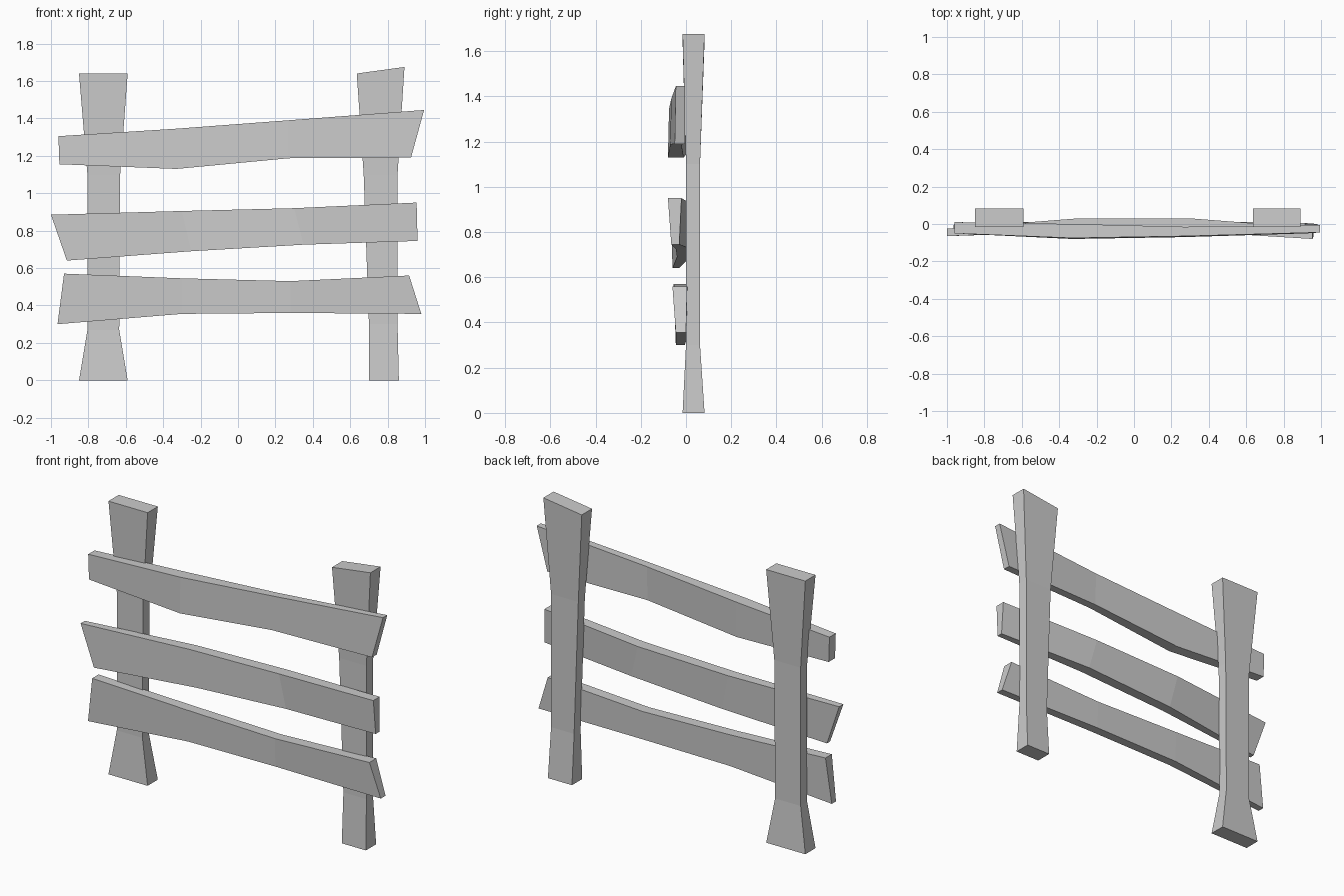
import bpy
import bmesh

cube = bpy.data.objects.get("Cube")
if cube:
    bpy.data.objects.remove(cube, do_unlink=True)

grey = bpy.data.materials.new("plain grey")
grey.use_nodes = True
colour = (0.6, 0.6, 0.6, 1)
grey.diffuse_color = colour
grey.node_tree.nodes["Principled BSDF"].inputs["Base Color"].default_value = colour


def loft(name, rings):
    """Join a row of four-cornered sections into a closed, flat-faced board."""
    bm = bmesh.new()
    loops = [[bm.verts.new(p) for p in ring] for ring in rings]
    for a, b in zip(loops, loops[1:]):
        for i in range(4):
            j = (i + 1) % 4
            bm.faces.new((a[i], a[j], b[j], b[i]))
    bm.faces.new(loops[0])
    bm.faces.new(loops[-1])
    bmesh.ops.recalc_face_normals(bm, faces=bm.faces)
    mesh = bpy.data.meshes.new(name)
    bm.to_mesh(mesh)
    bm.free()
    mesh.materials.append(grey)
    obj = bpy.data.objects.new(name, mesh)
    bpy.context.collection.objects.link(obj)


def post(name, sections):
    # section: left x, left z, right x, right z; flared ends, slim waist
    depths = [(-0.015, 0.082), (0, 0.062), (0, 0.062), (-0.015, 0.082)]
    loft(name, [[(x0, f, z0), (x1, f, z1), (x1, b, z1), (x0, b, z0)]
                for (x0, z0, x1, z1), (f, b) in zip(sections, depths)])


def rail(name, sections):
    # section: bottom (x, z, front y, back y), then the same for the top
    loft(name, [[(x0, f0, z0), (x0, b0, z0), (x1, b1, z1), (x1, f1, z1)]
                for (x0, z0, f0, b0), (x1, z1, f1, b1) in sections])


# Upright posts
post("right_post", [(-0.85, 0, -0.59, 0), (-0.805, 0.27, -0.635, 0.27),
                    (-0.805, 1.1, -0.63, 1.1), (-0.85, 1.64, -0.59, 1.64)])
post("left_post", [(0.70, 0, 0.86, 0), (0.70, 0.3, 0.853, 0.3),
                   (0.672, 1.1, 0.853, 1.1), (0.635, 1.64, 0.89, 1.675)])

# Crooked cross rails
rail("top_rail", [
    ((-0.955, 1.155, -0.05, 0.01), (-0.96, 1.305, -0.05, 0.01)),
    ((-0.33, 1.13, -0.08, -0.01), (-0.33, 1.345, -0.075, 0)),
    ((0.27, 1.187, -0.07, -0.02), (0.27, 1.39, -0.065, -0.015)),
    ((0.925, 1.19, -0.05, -0.005), (0.995, 1.445, -0.045, -0.005))])
rail("middle_rail", [
    ((-0.915, 0.64, -0.06, -0.03), (-1.0, 0.885, -0.065, -0.025)),
    ((-0.25, 0.69, -0.04, 0.02), (-0.3, 0.905, -0.035, 0.03)),
    ((0.35, 0.725, -0.045, 0.02), (0.3, 0.92, -0.04, 0.03)),
    ((0.96, 0.745, -0.065, -0.03), (0.955, 0.95, -0.08, -0.02))])
rail("bottom_rail", [
    ((-0.965, 0.30, -0.045, -0.005), (-0.93, 0.57, -0.055, 0.005)),
    ((-0.3, 0.355, -0.045, 0.01), (-0.3, 0.545, -0.05, 0.015)),
    ((0.28, 0.36, -0.045, 0.01), (0.28, 0.53, -0.05, 0.015)),
    ((0.98, 0.355, -0.045, 0), (0.915, 0.56, -0.06, 0.005))])
